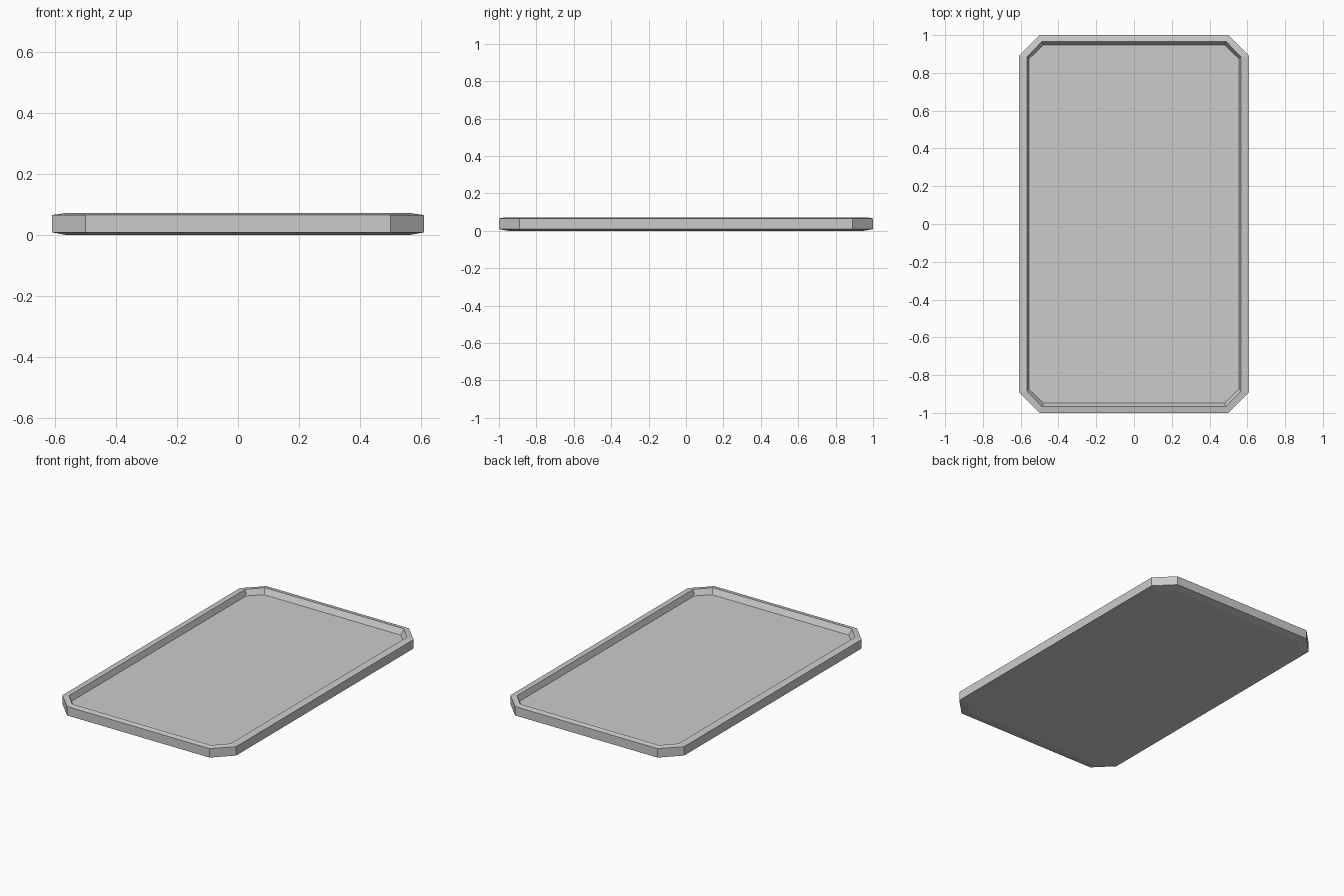
import bpy, bmesh

if "Cube" in bpy.data.objects:
    bpy.data.objects.remove(bpy.data.objects["Cube"])


def ring(bm, hx, hy, cx, cy, z):
    """Rectangle with cut corners: half sizes hx, hy; cuts start at cx, cy."""
    quarter = [(hx, cy), (cx, hy)]
    pts = quarter + [(-x, y) for x, y in reversed(quarter)]
    pts += [(-x, -y) for x, y in pts]
    return [bm.verts.new((x, y, z)) for x, y in pts]


bm = bmesh.new()

# Cross-section from the underside, around the rim, down to the inner floor
sections = [
    (0.56, 0.95, 0.48, 0.87, 0.0),
    (0.61, 1.00, 0.50, 0.89, 0.009),
    (0.61, 1.00, 0.50, 0.89, 0.066),
    (0.567, 0.967, 0.487, 0.884, 0.072),
    (0.555, 0.947, 0.48, 0.875, 0.037),
]
rings = [ring(bm, *s) for s in sections]
for a, b in zip(rings, rings[1:]):
    for i in range(8):
        j = (i + 1) % 8
        bm.faces.new((a[i], a[j], b[j], b[i]))

# Underside and floor
bm.faces.new(list(reversed(rings[0])))
bm.faces.new(rings[-1])
bmesh.ops.recalc_face_normals(bm, faces=bm.faces)

mesh = bpy.data.meshes.new("tray")
bm.to_mesh(mesh)
bm.free()
tray = bpy.data.objects.new("tray", mesh)
bpy.context.collection.objects.link(tray)
